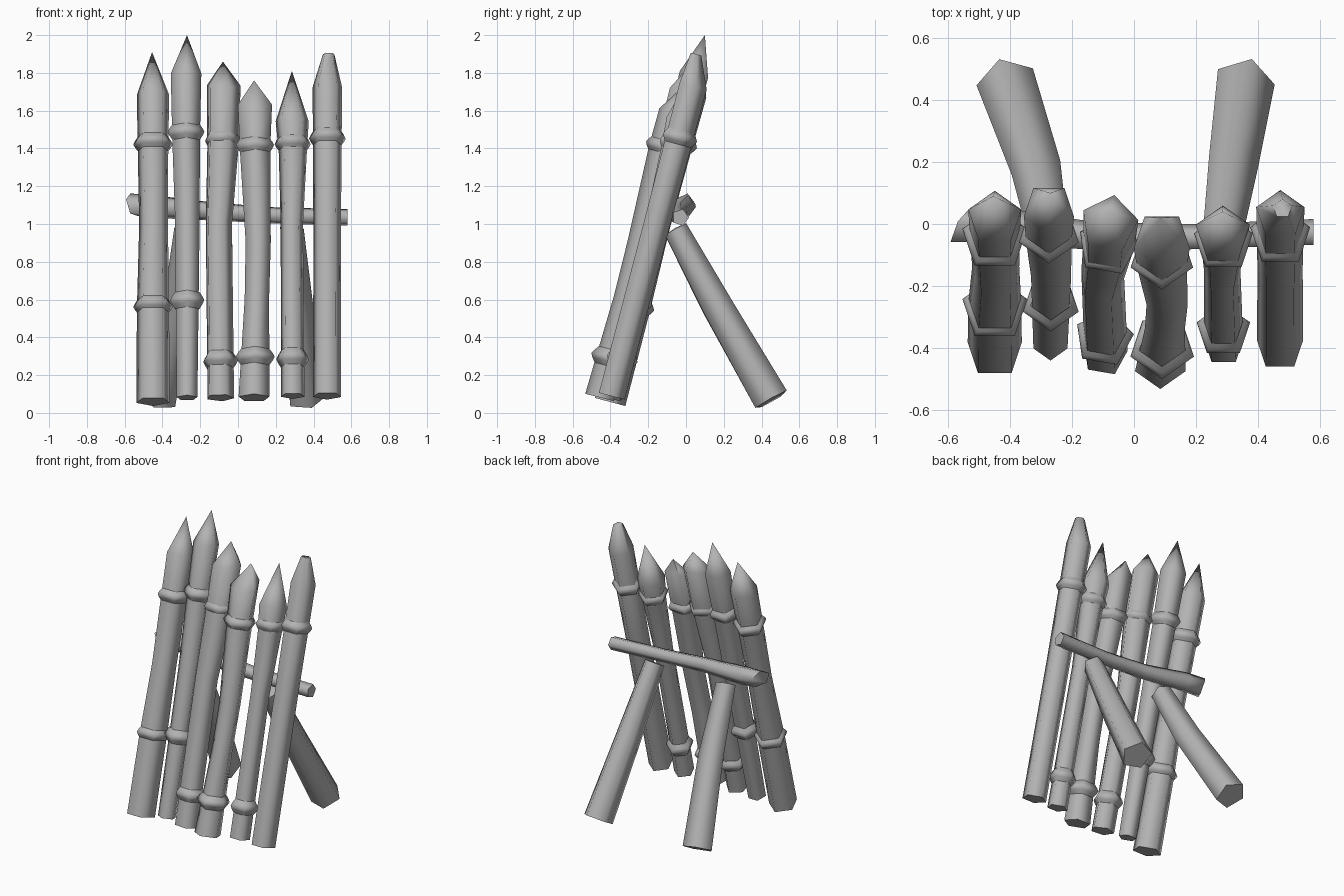
import bpy, bmesh, math
from mathutils import Vector

cube = bpy.data.objects.get("Cube")
if cube:
    bpy.data.objects.remove(cube, do_unlink=True)

SIDES = 5
X, Y = Vector((1, 0, 0)), Vector((0, 1, 0))

wood = bpy.data.materials.new("plain grey")
wood.use_nodes = True
GREY = (0.45, 0.45, 0.45, 1)
wood.diffuse_color = GREY
wood.node_tree.nodes["Principled BSDF"].inputs["Base Color"].default_value = GREY


def log(name, sections, ref, phase, tip=None, caps=True):
    """Loft pentagons given as (centre, radius, normal); close with caps or a tip."""
    bm = bmesh.new()
    loops = []
    for centre, radius, normal in sections:
        n = Vector(normal).normalized()
        u = (ref - n * ref.dot(n)).normalized()
        v = n.cross(u)
        angles = [math.radians(phase) + math.tau * i / SIDES for i in range(SIDES)]
        loops.append([bm.verts.new(Vector(centre) + radius * (u * math.cos(a) + v * math.sin(a)))
                      for a in angles])
    for low, high in zip(loops, loops[1:]):
        for i in range(SIDES):
            j = (i + 1) % SIDES
            bm.faces.new((low[i], low[j], high[j], high[i]))
    if caps:
        bm.faces.new(loops[0][::-1])
        if tip:
            apex = bm.verts.new(tip)
            for i in range(SIDES):
                bm.faces.new((loops[-1][i], loops[-1][(i + 1) % SIDES], apex))
        else:
            bm.faces.new(loops[-1])
    mesh = bpy.data.meshes.new(name)
    bm.to_mesh(mesh)
    bm.free()
    mesh.materials.append(wood)
    obj = bpy.data.objects.new(name, mesh)
    bpy.context.collection.objects.link(obj)
    bpy.ops.object.select_all(action='DESELECT')
    obj.select_set(True)
    bpy.context.view_layer.objects.active = obj
    bpy.ops.object.shade_smooth_by_angle(angle=math.radians(76))
    return obj


def stake(number, path, y_ends, phase, tip, bands, shoulder=0.25, blunt=0):
    """Leaning stake: path of (x, z, radius), bands of (z, radius)."""
    z0, z1 = path[0][1], path[-1][1]
    slope = (y_ends[1] - y_ends[0]) / (z1 - z0)
    lean = Vector((0, slope, 1)).normalized()

    def axis(z):
        for (xa, za, _), (xb, zb, _) in zip(path, path[1:]):
            if z <= zb:
                break
        return Vector((xa + (xb - xa) * (z - za) / (zb - za), y_ends[0] + slope * (z - z0), z))

    sections = [(axis(z), r, lean) for _, z, r in path]
    sections[-1] = (sections[-1][0], path[-1][2], (0, shoulder, 1))
    if blunt:
        sections.append((tip, blunt, lean))
        tip = None
    log(f"stake_{number}", sections, X, phase, tip)
    # Bulging bindings around the stake
    for k, (z, r) in enumerate(bands):
        c = axis(z)
        log(f"stake_{number}_binding_{k + 1}",
            [(c - lean * 0.045, r * 0.74, lean), (c - lean * 0.02, r * 0.92, lean), (c, r * 1.02, lean),
             (c + lean * 0.02, r * 0.92, lean), (c + lean * 0.045, r * 0.74, lean)],
            X, phase, caps=False)


# Row of pointed stakes
stake(1, [(-.45, .06, .092), (-.45, .55, .09), (-.447, 1, .08), (-.45, 1.4, .085), (-.45, 1.69, .09)],
      (-.41, .02), 90, (-.455, .09, 1.91), [(.57, .108), (1.43, .108)])
stake(2, [(-.27, .08, .058), (-.268, 1, .068), (-.275, 1.45, .077), (-.275, 1.79, .085)],
      (-.385, .05), 270, (-.27, .1, 2), [(.59, .093), (1.48, .1)])
stake(3, [(-.095, .08, .075), (-.105, 1, .074), (-.085, 1.4, .088), (-.08, 1.73, .095)],
      (-.42, 0), 80, (-.08, .04, 1.86), [(.28, .096), (1.45, .1)], shoulder=-.1)
stake(4, [(.085, .08, .086), (.1, .6, .068), (.107, .9, .07), (.09, 1.4, .085), (.09, 1.64, .095)],
      (-.45, -.05), 270, (.085, .02, 1.76), [(.29, .106), (1.41, .104)], shoulder=-.3)
stake(5, [(.29, .09, .066), (.285, 1, .062), (.29, 1.38, .078), (.287, 1.55, .092)],
      (-.395, -.03), 90, (.285, .04, 1.81), [(.29, .089), (1.43, .098)])
stake(6, [(.472, .09, .078), (.472, 1, .077), (.473, 1.73, .082)],
      (-.4, .03), 90, (.48, .05, 1.9), [(1.46, .1)], blunt=.032)

# Crossbar behind the stakes
log("crossbar",
    [((-.56, -.01, 1.1), .065, (1, -.5, .3)), ((-.42, -.01, 1.09), .062, X),
     ((-.12, -.045, 1.065), .05, X), ((.2, -.045, 1.045), .045, X),
     ((.58, -.03, 1.035), .046, X)], Y, 0)

# Splayed rear props
for side, points in (("right", [(-.41, .45, .07, .1), (-.31, .16, .57, .086), (-.27, -.055, .97, .068)]),
                     ("left", [(.355, .45, .07, .1), (.315, .18, .54, .086), (.28, -.055, .97, .068)])):
    axis_dir = (Vector(points[-1][:3]) - Vector(points[0][:3])).normalized()
    log(f"{side}_rear_prop", [(p[:3], p[3], axis_dir) for p in points], X, 105 if side == "right" else 75)
